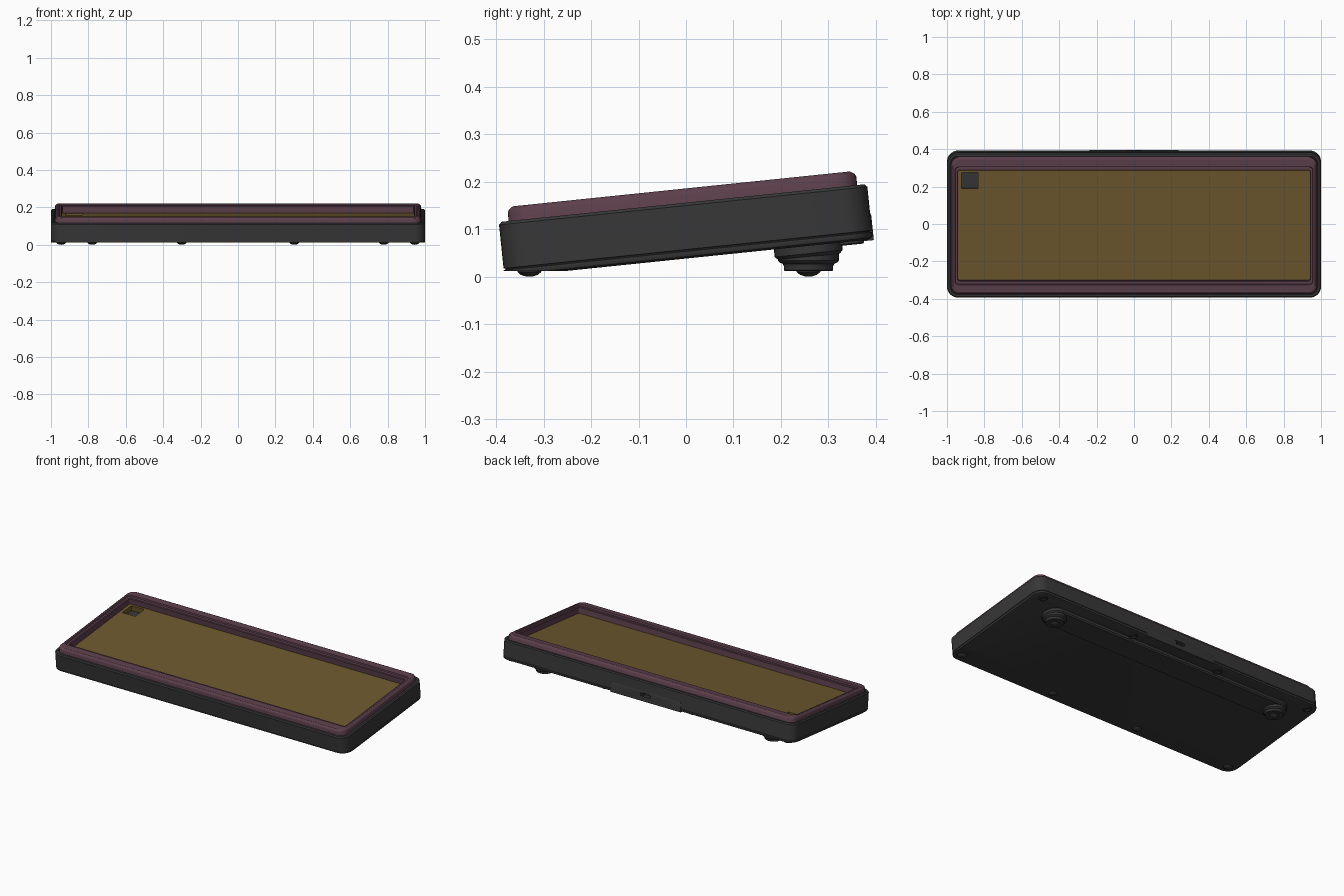
import bpy, bmesh, math
from mathutils import Matrix, Vector

if "Cube" in bpy.data.objects:
    bpy.data.objects.remove(bpy.data.objects["Cube"])

TILT = Matrix.Rotation(math.radians(5.9), 4, 'X')   # typing angle of the whole case
CY = 0.0095                                         # depth centre before tilting


def material(name, rgb):
    m = bpy.data.materials.new(name)
    m.diffuse_color = (*rgb, 1)
    m.use_nodes = True
    m.node_tree.nodes["Principled BSDF"].inputs["Base Color"].default_value = m.diffuse_color
    return m


GREY = material("dark grey", (0.038, 0.038, 0.038))
PLUM = material("plum", (0.107, 0.050, 0.072))
GOLD = material("dull gold", (0.150, 0.098, 0.027))


def finish(name, bm, mat):
    bmesh.ops.recalc_face_normals(bm, faces=bm.faces)
    me = bpy.data.meshes.new(name)
    bm.to_mesh(me)
    bm.free()
    ob = bpy.data.objects.new(name, me)
    bpy.context.collection.objects.link(ob)
    me.materials.append(mat)
    return ob


def rounded_rect(hx, hy, r, n=8):
    pts = []
    for k, (sx, sy) in enumerate([(1, 1), (-1, 1), (-1, -1), (1, -1)]):
        for i in range(n + 1):
            a = math.pi / 2 * (k + i / n)
            pts.append((sx * (hx - r) + r * math.cos(a), sy * (hy - r) + r * math.sin(a)))
    return pts


def loft(name, rings, mat, closed=False, centre=(0, CY)):
    """Skin rounded rectangles given as (half x, half y, radius, height)."""
    bm = bmesh.new()
    loops = [[bm.verts.new((x + centre[0], y + centre[1], w)) for x, y in rounded_rect(hx, hy, r)]
             for hx, hy, r, w in rings]
    pairs = list(zip(loops, loops[1:]))
    if closed:
        pairs.append((loops[-1], loops[0]))
    else:
        bm.faces.new(loops[0])
        bm.faces.new(loops[-1])
    for a, b in pairs:
        for i in range(len(a)):
            j = (i + 1) % len(a)
            bm.faces.new((a[i], a[j], b[j], b[i]))
    return finish(name, bm, mat)


def lathe(name, profile, mat, centre, n=32):
    """Turned part from (radius, height) points, starting and ending on the axis."""
    bm = bmesh.new()
    vs = [bm.verts.new((r, 0, z)) for r, z in profile]
    es = [bm.edges.new(p) for p in zip(vs, vs[1:])]
    bmesh.ops.spin(bm, geom=vs + es, axis=(0, 0, 1), cent=(0, 0, 0),
                   angle=2 * math.pi, steps=n, use_duplicate=False)
    bmesh.ops.remove_doubles(bm, verts=bm.verts, dist=1e-5)
    bmesh.ops.translate(bm, verts=bm.verts, vec=centre)
    return finish(name, bm, mat)


def cut(ob, cutter):
    m = ob.modifiers.new("cut", 'BOOLEAN')
    m.operation, m.solver, m.object = 'DIFFERENCE', 'EXACT', cutter
    bpy.context.view_layer.objects.active = ob
    bpy.ops.object.modifier_apply(modifier=m.name)
    bpy.data.objects.remove(cutter)


def inset(d, w, r=0.06):
    return (1 - d, 0.39 - d, max(r - d, 0.01), w)


tilted = []

# Lower case: bevelled bottom, seam groove, outer wall, rim and inner floor
case = loft("lower_case", [inset(0.010, 0.038), inset(0.002, 0.042), inset(0, 0.046),
                           inset(0, 0.053), inset(0.004, 0.054), inset(0.004, 0.056),
                           inset(0, 0.057), inset(0, 0.149), inset(0.006, 0.155),
                           inset(0.017, 0.155), inset(0.019, 0.151), inset(0.03, 0.151),
                           inset(0.03, 0.105)], GREY)
# Cable port in the back wall
bm = bmesh.new()
bmesh.ops.create_cube(bm, size=1, matrix=Matrix.Translation((0, CY + 0.39, 0.075))
                      @ Matrix.Diagonal((0.07, 0.06, 0.022, 1)))
bmesh.ops.bevel(bm, geom=[e for e in bm.edges if abs(e.verts[0].co.y - e.verts[1].co.y) > 0.01],
                offset=0.010, segments=5, affect='EDGES')
cut(case, finish("port_cutter", bm, GREY))
tilted.append(case)

# Upper frame with chamfered rim and stepped opening
tilted.append(loft("upper_frame", [
    (0.979, 0.369, 0.045, 0.12), (0.979, 0.369, 0.045, 0.173), (0.976, 0.366, 0.042, 0.179),
    (0.967, 0.357, 0.035, 0.185), (0.958, 0.317, 0.02, 0.185), (0.955, 0.314, 0.018, 0.177),
    (0.944, 0.299, 0.012, 0.177), (0.940, 0.2955, 0.008, 0.173),
    (0.940, 0.2955, 0.008, 0.12)], PLUM, closed=True))

# Switch plate with one square opening
plate = loft("switch_plate", [(0.945, 0.30, 0.01, 0.107), (0.945, 0.30, 0.01, 0.139)], GOLD)
cut(plate, loft("plate_cutter", [(0.044, 0.044, 0.003, 0.09), (0.044, 0.044, 0.003, 0.16)],
                GOLD, centre=(-0.877, 0.248)))
tilted.append(plate)

# Raised bar under the back edge
tilted.append(loft("support_bar", [(0.850, 0.072, 0.071, 0.045), (0.850, 0.072, 0.071, 0.022),
                                   (0.843, 0.065, 0.064, 0.015)], GREY, centre=(0, 0.262)))

# Back cover around the cable port, split so the port stays open
cover = loft("back_cover", [(0.24, 0.012, 0.004, 0.036), (0.24, 0.012, 0.004, 0.088),
                            (0.232, 0.010, 0.004, 0.094)], GREY, centre=(0, CY + 0.380))
bm = bmesh.new()
bmesh.ops.create_cube(bm, size=1, matrix=Matrix.Translation((0, CY + 0.39, 0.075))
                      @ Matrix.Diagonal((0.07, 0.06, 0.022, 1)))
cut(cover, finish("cover_cutter", bm, GREY))
tilted.append(cover)

# Screw bosses along the back of the underside
for x in (-0.94, -0.3, 0.3, 0.94):
    tilted.append(lathe("screw_boss", [(0, 0.05), (0.026, 0.05), (0.026, 0.034), (0.023, 0.031),
                                       (0.015, 0.031), (0.013, 0.037), (0, 0.037)],
                        GREY, (x, 0.355, 0)))

for ob in tilted:
    ob.data.transform(TILT)

# Trim the front underside level with the desk
bm = bmesh.new()
bm.from_mesh(case.data)
bmesh.ops.bisect_plane(bm, geom=bm.verts[:] + bm.edges[:] + bm.faces[:],
                       plane_co=Vector((0, 0, 0.012)), plane_no=Vector((0, 0, -1)), clear_outer=True)
bmesh.ops.holes_fill(bm, edges=[e for e in bm.edges if e.is_boundary], sides=0)
bmesh.ops.recalc_face_normals(bm, faces=bm.faces)
bm.to_mesh(case.data)
bm.free()

# Feet stand level on the desk
DOME = [(0, 0.016), (0.026, 0.016), (0.025, 0.010), (0.018, 0.004), (0.009, 0.001), (0, 0)]
for s in (-1, 1):
    lathe("back_foot", [(0, 0.06), (0.064, 0.06), (0.064, 0.034), (0.061, 0.030), (0.054, 0.027),
                        (0.052, 0.022), (0.052, 0.014), (0.050, 0.012), (0, 0.012)],
          GREY, (s * 0.78, 0.258, 0))
    lathe("back_foot_pad", DOME, GREY, (s * 0.78, 0.258, 0))
    for x in (0.3, 0.945):
        lathe("front_foot_pad", DOME, GREY, (s * x, -0.33, 0))

# Smooth curved faces, keep edges sharp
for ob in bpy.context.collection.objects:
    ob.select_set(True)
    bpy.context.view_layer.objects.active = ob
bpy.ops.object.shade_smooth_by_angle(angle=math.radians(30))
